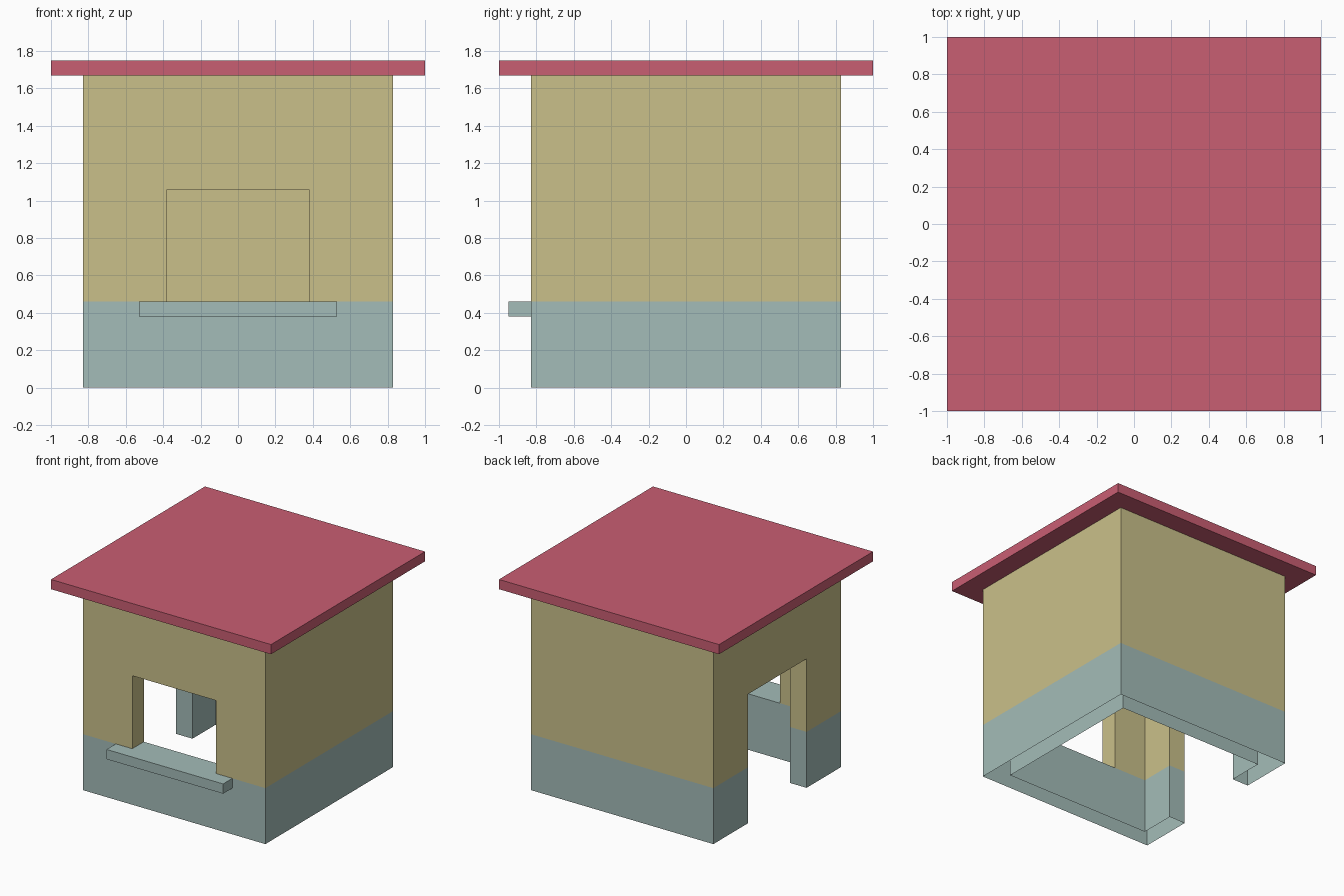
import bpy, bmesh
from itertools import product
from mathutils import Vector

if "Cube" in bpy.data.objects:
    bpy.data.objects.remove(bpy.data.objects["Cube"])


def material(name, rgb):
    m = bpy.data.materials.new(name)
    m.diffuse_color = (*rgb, 1)
    m.use_nodes = True
    m.node_tree.nodes["Principled BSDF"].inputs["Base Color"].default_value = m.diffuse_color
    return m


TAN = material("tan plaster", (0.591, 0.527, 0.254))
BLUE = material("pale blue stone", (0.371, 0.503, 0.479))
RED = material("red roof", (0.584, 0.112, 0.171))


def cell_object(name, xs, ys, zs, solid, skip, mats, mat_rule):
    """Skin the solid cells of a small box grid, leaving out skipped faces."""
    axes = (xs, ys, zs)
    counts = [len(a) - 1 for a in axes]

    def filled(c):
        return all(0 <= c[i] < counts[i] for i in range(3)) and solid(
            *[(axes[i][c[i]] + axes[i][c[i] + 1]) / 2 for i in range(3)])

    bm = bmesh.new()
    for c in product(*map(range, counts)):
        if not filled(c):
            continue
        for axis, side in product(range(3), (0, 1)):
            n = list(c)
            n[axis] += 2 * side - 1
            if filled(n):
                continue
            u, v = (axis + 1) % 3, (axis + 2) % 3
            corners = []
            for du, dv in ((0, 0), (1, 0), (1, 1), (0, 1)):
                p = [0, 0, 0]
                p[axis] = axes[axis][c[axis] + side]
                p[u] = axes[u][c[u] + du]
                p[v] = axes[v][c[v] + dv]
                corners.append(Vector(p))
            if not side:
                corners.reverse()
            if skip(axis, side, corners[0][axis]):
                continue
            f = bm.faces.new([bm.verts.new(p) for p in corners])
            f.material_index = mat_rule((axes[2][c[2]] + axes[2][c[2] + 1]) / 2)
    bmesh.ops.remove_doubles(bm, verts=bm.verts, dist=1e-5)
    mesh = bpy.data.meshes.new(name)
    bm.to_mesh(mesh)
    bm.free()
    for m in mats:
        mesh.materials.append(m)
    ob = bpy.data.objects.new(name, mesh)
    bpy.context.collection.objects.link(ob)
    return ob


OUT, INN, GAP = 0.83, 0.68, 0.38        # outer wall, inner wall, half opening
BAND, LINTEL, TOP = 0.46, 1.06, 1.67    # heights


def is_wall(x, y, z):
    room = abs(x) < INN and abs(y) < INN
    window = abs(x) < GAP and y < -INN and BAND < z < LINTEL
    door = abs(y) < GAP and x < -INN and z < LINTEL
    return not (room or window or door)


# Hollow walls, open underneath, with a front window and a door on the left
cuts = [-OUT, -INN, -GAP, GAP, INN, OUT]
cell_object("walls", cuts, cuts, [0, BAND, LINTEL, TOP], is_wall,
            lambda axis, side, pos: axis == 2 and pos in (0, TOP),
            (TAN, BLUE), lambda z: int(z < BAND))

# Ledge under the window, open where it joins the wall
cell_object("window_ledge", [-0.53, 0.53], [-0.95, -OUT], [0.38, BAND],
            lambda *p: True, lambda axis, side, pos: axis == 1 and side == 1,
            (BLUE,), lambda z: 0)

# Flat overhanging roof slab
cell_object("roof", [-1, 1], [-1, 1], [TOP, 1.75],
            lambda *p: True, lambda *a: False, (RED,), lambda z: 0)
